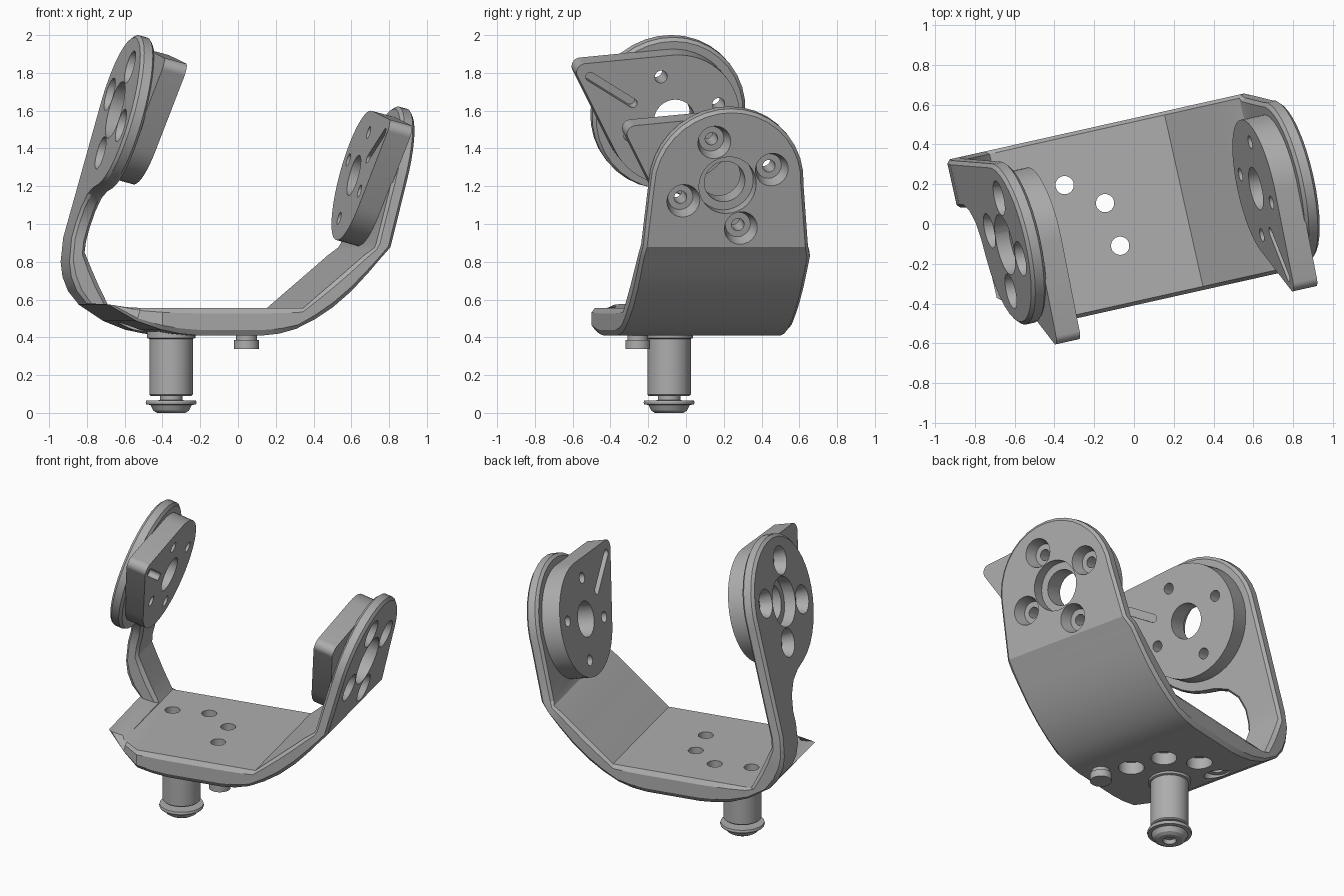
import bpy, bmesh, math
from mathutils import Vector

if "Cube" in bpy.data.objects:
    bpy.data.objects.remove(bpy.data.objects["Cube"])

YAW = math.radians(12.6)          # whole bracket is turned about z
TILT = math.radians(15)           # pivot axis slopes down to the right
C, S = math.cos(TILT), math.sin(TILT)
AXIS_Z, AXIS_V = 1.428, 0.04      # pivot axis height at centre, and its depth
R, CH = 0.415, 0.018              # arm disc radius, edge chamfer
MID, OUT, INN, PAD = 0.09, 0.77, 0.69, 0.57   # distances along the pivot axis

grey = bpy.data.materials.new("metal grey")
grey.diffuse_color = (0.42, 0.42, 0.42, 1)
grey.use_nodes = True
grey.node_tree.nodes["Principled BSDF"].inputs["Base Color"].default_value = grey.diffuse_color


def P(s, w):
    """Point (u, z) at s along the pivot axis and w up the arm."""
    return Vector((s * C + w * S, AXIS_Z - s * S + w * C))


def P3(s, v, w):
    p = P(s, w)
    return Vector((p.x, AXIS_V + v, p.y))


def make(name, bm):
    bmesh.ops.remove_doubles(bm, verts=bm.verts, dist=1e-5)
    bmesh.ops.recalc_face_normals(bm, faces=bm.faces)
    me = bpy.data.meshes.new(name)
    bm.to_mesh(me)
    bm.free()
    me.materials.append(grey)
    ob = bpy.data.objects.new(name, me)
    ob.rotation_euler[2] = YAW
    bpy.context.collection.objects.link(ob)
    return ob


def skin(name, rings, caps=True):
    """Join matching rings of points into one closed solid."""
    bm = bmesh.new()
    vs = [[bm.verts.new(p) for p in r] for r in rings]
    n = len(rings[0])
    for a, b in zip(vs, vs[1:]):
        for k in range(n):
            bm.faces.new((a[k], a[(k + 1) % n], b[(k + 1) % n], b[k]))
    if caps:
        bm.faces.new(vs[0])
        bm.faces.new(vs[-1][::-1])
    return make(name, bm)


def rod(name, a, b, ra, rb=None, seg=32):
    """Round bar or cone from point a to point b."""
    a, b = Vector(a), Vector(b)
    d = (b - a).normalized()
    x = d.orthogonal().normalized()
    y = d.cross(x)
    t = [2 * math.pi * k / seg for k in range(seg)]
    return skin(name, [[c + r * (x * math.cos(q) + y * math.sin(q)) for q in t]
                       for c, r in ((a, ra), (b, ra if rb is None else rb))])


def cut(ob, cutter):
    cutter.hide_render = True
    m = ob.modifiers.new("cut", 'BOOLEAN')
    m.operation, m.solver, m.object = 'DIFFERENCE', 'EXACT', cutter
    bpy.context.view_layer.objects.active = ob
    bpy.ops.object.modifier_apply(modifier=m.name)
    bpy.data.objects.remove(cutter)


def ring(o, i, v0, v1, th=0.0):
    """Chamfered cross-section between outer point o and inner point i."""
    o, i = Vector(o), Vector(i)
    sh = Vector((S, C)) * CH * math.sin(th)
    c = CH * math.cos(th)
    mo, mi = o.lerp(i, 0.2), o.lerp(i, 0.8)
    row = [(o - sh, c), (mo, 0), (mi, 0), (i - sh, c)]
    return ([(p.x, v0 + k, p.y) for p, k in row] +
            [(p.x, v1 - k, p.y) for p, k in reversed(row)])


# --- yoke: lofted from the left disc, round the floor, to the right disc ---
def arm(side, w, v0, v1, th=0.0):
    return ring(P(MID + side * OUT, w), P(MID + side * INN, w), v0, v1, th)


rings = []
for deg in range(90, -81, -10):                     # left disc
    t = math.radians(deg)
    h, w = R * math.cos(t), R * math.sin(t)
    back = AXIS_V + h if deg >= 0 else 0.455 - 0.08 * w
    rings.append(arm(-1, w, AXIS_V - h, back, max(t, 0)))
for w, v in ((-.425, .07), (-.46, .16), (-.53, .23), (-.62, .265), (-.70, .27)):
    rings.append(arm(-1, w, v, 0.455 - 0.08 * w))   # narrow neck
for o, i, v in (
        ((-.85, .80), (-.768, .85), .27), ((-.84, .72), (-.73, .76), .27),
        ((-.81, .645), (-.69, .67), .27), ((-.757, .58), (-.635, .56), .27),
        ((-.755, .575), (-.632, .556), -.23), ((-.62, .487), (-.60, .556), -.32),
        ((-.50, .44), (-.50, .556), -.40), ((-.40, .42), (-.40, .556), -.40),
        ((-.30, .41), (-.30, .556), -.40), ((.05, .41), (.05, .556), -.40),
        ((.14, .42), (.18, .556), -.40), ((.23, .445), (.27, .556), -.40),
        ((.33, .495), (.35, .624), -.40), ((.43, .56), (.43, .691), -.40),
        ((.53, .645), (.52, .767), -.40), ((.62, .74), (.60, .835), -.40),
        ((.69, .82), (.655, .875), -.40)):
    rings.append(ring(o, i, v, 0.52))
for w in (-.34, -.2, -.1):
    rings.append(arm(1, w, -.375 + .06 * w, .455 - .13 * w))
for deg in range(0, 91, 10):                        # right disc
    t = math.radians(deg)
    h = R * math.cos(t)
    rings.append(arm(1, R * math.sin(t), AXIS_V - h, AXIS_V + h, t))
yoke = skin("yoke", rings, caps=False)

# --- teardrop pads on both arms ---
TV, TW, TR, PR = -0.50, 0.262, 0.045, 0.355
dist = math.hypot(TV, TW)
aim = math.atan2(TW, TV)
half = math.acos((PR - TR) / dist)
outline = []
for k in range(9):                                  # rounded tip
    a = aim - half + 2 * half * k / 8
    outline.append((TV + TR * math.cos(a), TW + TR * math.sin(a)))
for k in range(41):                                 # round body
    a = aim + half + (2 * math.pi - 2 * half) * k / 40
    outline.append((PR * math.cos(a), PR * math.sin(a)))

for side, label in ((-1, "left"), (1, "right")):
    def at(k, v=0, w=0):
        return P3(MID + side * k, v, w)

    pad = skin(label + "_pad", [[at(k, v, w) for v, w in outline]
                                for k in (INN + .006, PAD)])
    # centre bore: wide in the plate, narrower in the pad
    cut(yoke, rod("cutter", at(OUT + .1), at(INN - .05), 0.155))
    cut(pad, rod("cutter", at(OUT), at(PAD - .1), 0.11))
    # four countersunk screw holes
    for q in range(4):
        a = math.radians(20 + 90 * q)
        v, w = 0.25 * math.cos(a), 0.25 * math.sin(a)
        cut(yoke, rod("cutter", at(OUT + .01, v, w), at(INN - .02, v, w), 0.092, 0.06, 24))
        cut(pad, rod("cutter", at(OUT, v, w), at(PAD - .1, v, w), 0.034, seg=20))
    # slot pointing to the tip
    slot = []
    for cv, cw, base in ((-.47, .235, aim), (-.23, .09, aim + math.pi)):
        for k in range(9):
            a = base - math.pi / 2 + math.pi * k / 8
            slot.append((cv + .024 * math.cos(a), cw + .024 * math.sin(a)))
    cut(pad, skin("cutter", [[at(k, v, w) for v, w in slot]
                             for k in (PAD + .07, PAD - .05)]))

# --- floor holes on an arc round the peg, counterbored below ---
PU, PV = -0.365, -0.01
for deg in (-4, 43, 89, 136):
    a = math.radians(deg) - YAW
    u, v = PU + .285 * math.cos(a), PV + .285 * math.sin(a)
    cut(yoke, rod("cutter", (u, v, .3), (u, v, .49), 0.078, seg=28))
    cut(yoke, rod("cutter", (u, v, .45), (u, v, .7), 0.046, seg=28))

# --- peg with retaining screw, turned from one profile ---
profile = [(.001, .035), (.04, .03), (.04, .0), (.075, .0), (.095, .012),
           (.11, .042), (.132, .045), (.135, .055), (.132, .066), (.06, .067),
           (.06, .09), (.108, .09), (.115, .097), (.115, .392), (.128, .396),
           (.128, .43), (.001, .43)]
N = 40
peg = skin("peg", [[(PU + r * math.cos(2 * math.pi * k / N),
                     PV + r * math.sin(2 * math.pi * k / N), z)
                    for k in range(N)] for r, z in profile])

# --- small stop bolt under the floor ---
BU, BV = -0.012, -0.259
stop_shank = rod("stop_shank", (BU, BV, .375), (BU, BV, .45), 0.055, seg=24)
stop_head = rod("stop_head", (BU, BV, .338), (BU, BV, .385), 0.066, seg=24)

# --- smooth shading with crisp edges ---
bpy.ops.object.select_all(action='DESELECT')
for ob in bpy.data.objects:
    ob.select_set(True)
bpy.context.view_layer.objects.active = yoke
bpy.ops.object.shade_smooth_by_angle(angle=math.radians(25))
